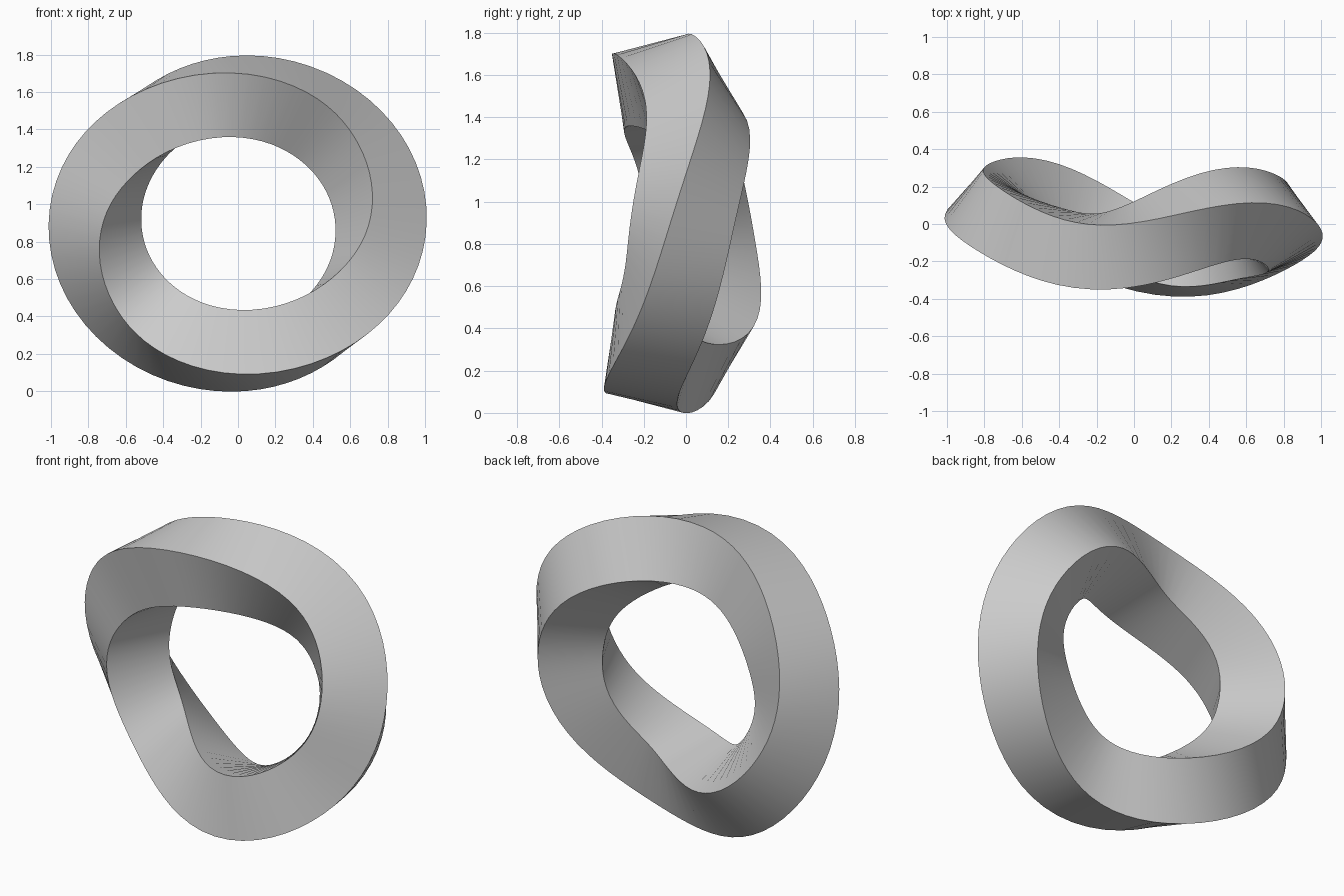
import bpy, bmesh
from math import sin, cos, pi, radians
from mathutils import Vector

cube = bpy.data.objects.get("Cube")
if cube:
    bpy.data.objects.remove(cube)

SEGMENTS = 72
HALF_DIAGONAL = 0.25


# Undulating centre line of the ring: two waves per lap, slightly tilted
def centre(t):
    wave = 0.0725 * cos(2 * t) + 0.09 * sin(2 * t)
    ripple = -0.02 * cos(4 * t) - 0.016 * sin(4 * t)
    tilt = -0.04 * cos(t) + 0.008 * sin(t)
    return Vector((0.765 * cos(t), wave + ripple + tilt - 0.031,
                   0.897 + 0.677 * sin(t)))


# Turn of the section: half a revolution over one lap, a little uneven
def twist(t):
    return radians(13 - 6 * cos(2 * t - radians(60)) + 2.5 * cos(t)) - t / 2


# Square section across the centre line
def section(t):
    tangent = (centre(t + 0.01) - centre(t - 0.01)).normalized()
    outward = tangent.cross(Vector((0, 1, 0))).normalized()
    if outward.dot(Vector((cos(t), 0, sin(t)))) < 0:
        outward.negate()
    front = tangent.cross(outward).normalized()
    if front.y > 0:
        front.negate()
    points = []
    for k in range(4):
        a = twist(t) + k * pi / 2
        points.append(centre(t) + HALF_DIAGONAL * (cos(a) * outward + sin(a) * front))
    return points


# Twisted ring: the last section joins the first, shifted by two corners
bm = bmesh.new()
rings = [[bm.verts.new(p) for p in section(2 * pi * i / SEGMENTS)]
         for i in range(SEGMENTS)]
for i in range(SEGMENTS):
    shift = 2 if i == SEGMENTS - 1 else 0
    a, b = rings[i], rings[(i + 1) % SEGMENTS]
    for k in range(4):
        n = (k + 1) % 4
        bm.faces.new((a[k], a[n], b[(n + shift) % 4], b[(k + shift) % 4]))
bmesh.ops.recalc_face_normals(bm, faces=bm.faces)
mesh = bpy.data.meshes.new("twisted_ring")
bm.to_mesh(mesh)
bm.free()
ring = bpy.data.objects.new("twisted_ring", mesh)
bpy.context.collection.objects.link(ring)

# Grey material
grey = bpy.data.materials.new("plain_grey")
grey.use_nodes = True
colour = (0.6, 0.6, 0.6, 1)
grey.diffuse_color = colour
grey.node_tree.nodes["Principled BSDF"].inputs["Base Color"].default_value = colour
mesh.materials.append(grey)

# Smooth sides with sharp corners
bpy.context.view_layer.objects.active = ring
ring.select_set(True)
bpy.ops.object.shade_smooth_by_angle(angle=radians(30))
